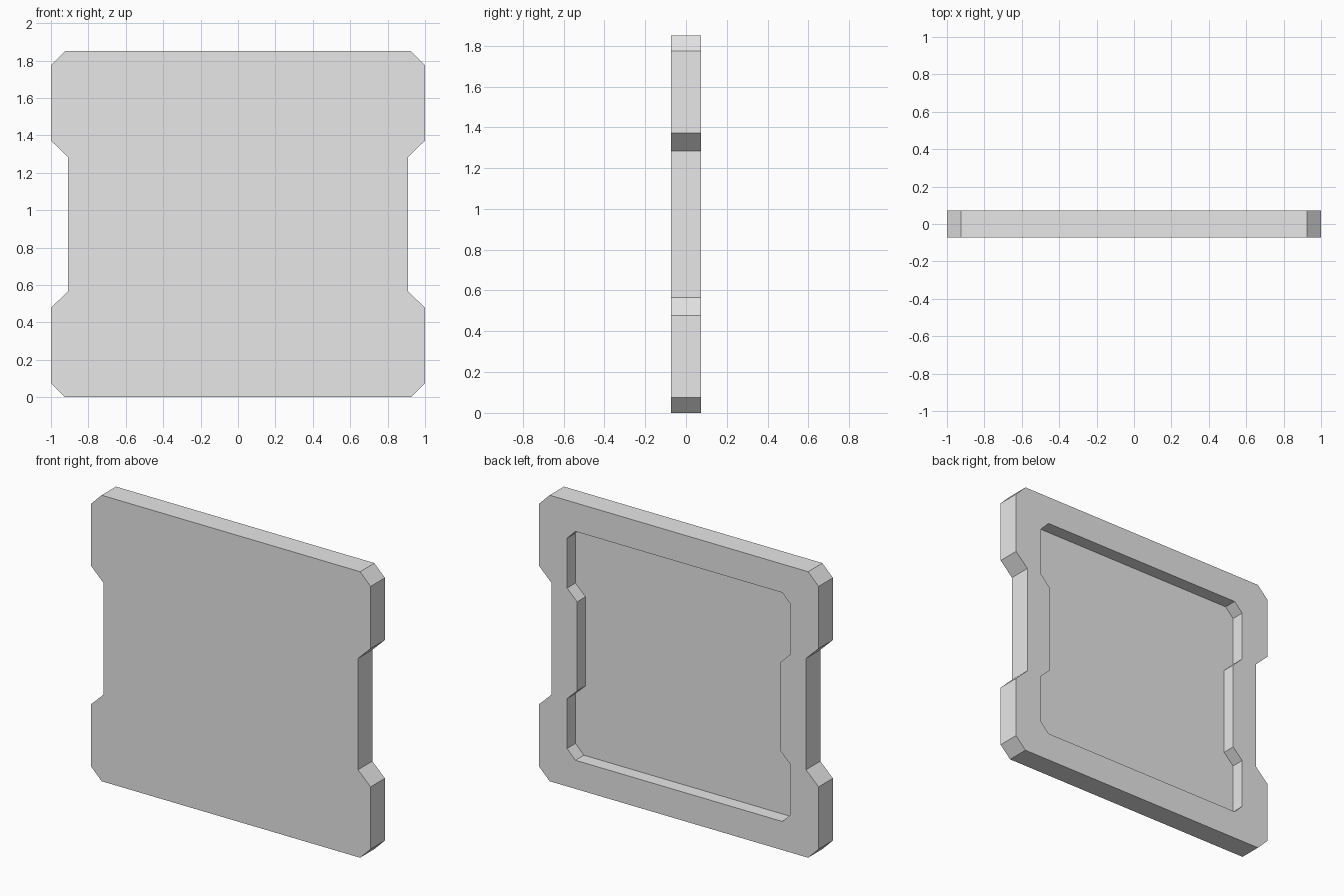
import bpy
import bmesh

cube = bpy.data.objects.get("Cube")
if cube:
    bpy.data.objects.remove(cube, do_unlink=True)

HALF_DEPTH = 0.073
MID_Z = 0.925
RIM_SCALE = 0.8        # recess outline relative to the outer outline
RECESS_DEPTH = 0.086

# Plain grey for the whole panel
grey = bpy.data.materials.new("plain_grey")
grey.use_nodes = True
grey.diffuse_color = (0.8, 0.8, 0.8, 1)
grey.node_tree.nodes["Principled BSDF"].inputs["Base Color"].default_value = (0.8, 0.8, 0.8, 1)

# Upper right quarter of the notched outline, mirrored to all four quarters
quarter = [(0.91, 0.36), (1.0, 0.447), (1.0, 0.85), (0.925, MID_Z)]
right = [(x, -z) for x, z in reversed(quarter)] + quarter
outline = right + [(-x, z) for x, z in reversed(right)]

bm = bmesh.new()


def loop(y, scale=1.0):
    return [bm.verts.new((x * scale, y, MID_Z + z * scale)) for x, z in outline]


def bridge(a, b):
    for i in range(len(a)):
        j = (i + 1) % len(a)
        bm.faces.new((a[i], a[j], b[j], b[i]))


# Front face, outer wall, back rim, recess wall and recess floor
loops = [
    loop(-HALF_DEPTH),
    loop(HALF_DEPTH),
    loop(HALF_DEPTH, RIM_SCALE),
    loop(HALF_DEPTH - RECESS_DEPTH, RIM_SCALE),
]
bm.faces.new(loops[0])
for a, b in zip(loops, loops[1:]):
    bridge(a, b)
bm.faces.new(loops[-1])
bmesh.ops.recalc_face_normals(bm, faces=bm.faces)

mesh = bpy.data.meshes.new("notched_panel")
bm.to_mesh(mesh)
bm.free()
mesh.materials.append(grey)
panel = bpy.data.objects.new("notched_panel", mesh)
bpy.context.collection.objects.link(panel)
